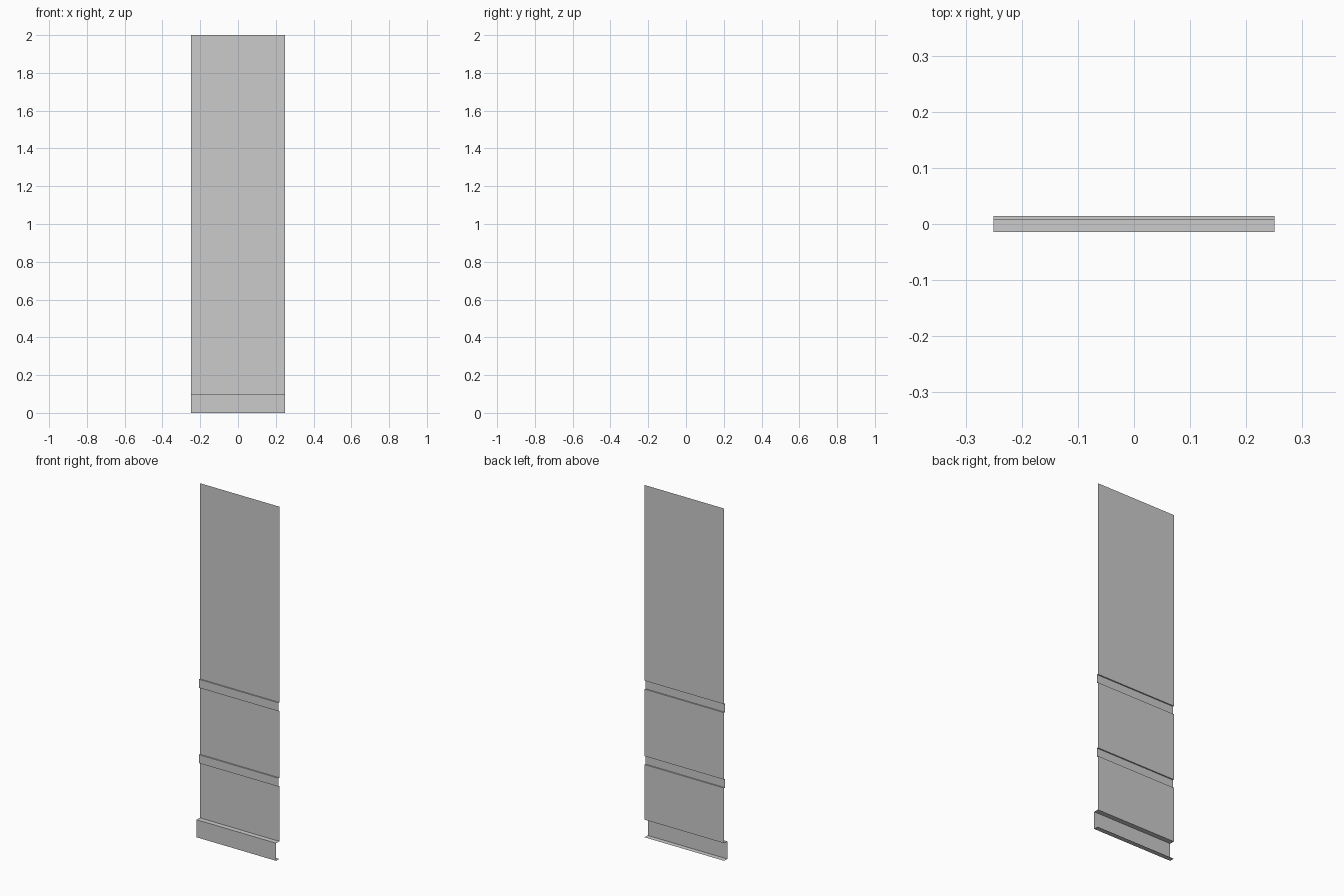
import bpy

if "Cube" in bpy.data.objects:
    bpy.data.objects.remove(bpy.data.objects["Cube"])

HALF = 0.25                                 # half width of the wall strip
WALL, RAIL, BASE = 0.014, 0.007, -0.014     # depths (y) of each surface
TOP, BASE_TOP = 2.0, 0.10
RAILS = [(0.413, 0.461), (0.841, 0.889)]


def strip(name, profile):
    """Sweep an open (y, z) profile, listed bottom to top, across the width."""
    verts = [(x, y, z) for y, z in profile for x in (-HALF, HALF)]
    faces = [(2 * i, 2 * i + 1, 2 * i + 3, 2 * i + 2) for i in range(len(profile) - 1)]
    mesh = bpy.data.meshes.new(name)
    mesh.from_pydata(verts, [], faces)
    obj = bpy.data.objects.new(name, mesh)
    bpy.context.collection.objects.link(obj)
    return obj


def moulding(name, depth, z0, z1):
    """Raised band with a ledge returning to the wall at each edge."""
    return strip(name, [(WALL, z0), (depth, z0), (depth, z1), (WALL, z1)])


# Skirting board
moulding("skirting_board", BASE, 0.0, BASE_TOP)

# Flat wall panels with a rail above each of the lower two
z = BASE_TOP
for i, (low, high) in enumerate(RAILS, 1):
    strip(f"wall_panel_{i}", [(WALL, z), (WALL, low)])
    moulding(f"wall_rail_{i}", RAIL, low, high)
    z = high
strip("upper_wall_panel", [(WALL, z), (WALL, TOP)])
